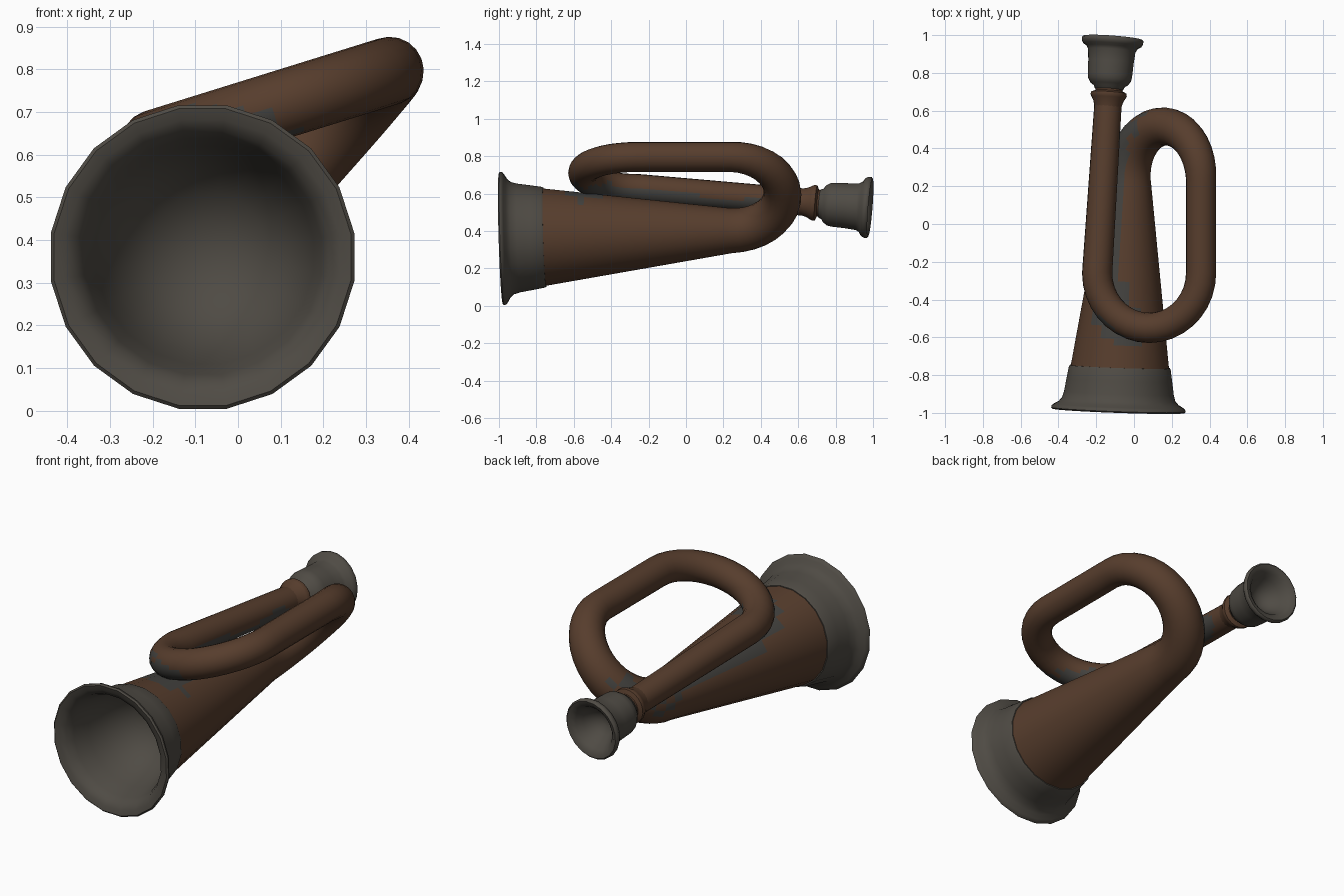
import bpy, bmesh, math
from mathutils import Vector

if "Cube" in bpy.data.objects:
    bpy.data.objects.remove(bpy.data.objects["Cube"], do_unlink=True)

SIDES = 20


def material(name, rgb):
    m = bpy.data.materials.new(name)
    m.use_nodes = True
    m.diffuse_color = (*rgb, 1)
    bsdf = m.node_tree.nodes["Principled BSDF"]
    bsdf.inputs["Base Color"].default_value = (*rgb, 1)
    bsdf.inputs["Roughness"].default_value = 0.7
    return m


brown = material("brown_leather", (0.095, 0.047, 0.026))
grey = material("grey_metal", (0.078, 0.070, 0.058))
worn = material("worn_grey", (0.056, 0.054, 0.049))


def skin(name, centres, radii, axes, mats):
    """Bridge a row of rings into one smooth surface."""
    bm = bmesh.new()
    rings = []
    up = Vector((0, 0, 1))
    for c, r, t in zip(centres, radii, axes):
        up = (up - t * up.dot(t)).normalized()   # carry the frame along
        side = t.cross(up)
        ring = []
        for i in range(SIDES):
            a = 2 * math.pi * (i + 0.5) / SIDES
            ring.append(bm.verts.new(c + (up * math.cos(a) + side * math.sin(a)) * r))
        rings.append(ring)
    for j in range(len(rings) - 1):
        for i in range(SIDES):
            k = (i + 1) % SIDES
            bm.faces.new((rings[j][i], rings[j][k], rings[j + 1][k], rings[j + 1][i]))
    bmesh.ops.remove_doubles(bm, verts=bm.verts, dist=0.0005)
    bmesh.ops.recalc_face_normals(bm, faces=bm.faces)
    me = bpy.data.meshes.new(name)
    bm.to_mesh(me)
    bm.free()
    for m in mats:
        me.materials.append(m)
    ob = bpy.data.objects.new(name, me)
    bpy.context.collection.objects.link(ob)
    bpy.ops.object.select_all(action='DESELECT')
    ob.select_set(True)
    bpy.context.view_layer.objects.active = ob
    bpy.ops.object.shade_smooth_by_angle(angle=math.radians(50))
    return ob


def lathe(name, start, direction, profile, mat):
    """Turn (distance, radius) pairs round an axis."""
    d = Vector(direction).normalized()
    start = Vector(start)
    return skin(name, [start + d * s for s, r in profile],
                [r for s, r in profile], [d] * len(profile), [mat])


def straight(a, b, n):
    return [a.lerp(b, i / n) for i in range(n)]


def bend(a, b, reach, n):
    mid, u = (a + b) / 2, (a - b) / 2
    return [mid + u * math.cos(math.pi * i / n) + Vector((0, reach, 0)) * math.sin(math.pi * i / n)
            for i in range(n)]


# Folded tube: cone, rear bend, upper run, front bend, mouth pipe
cone_front = Vector((-0.075, -0.77, 0.367))
cone_back = Vector((-0.032, 0.24, 0.402))
run_back = Vector((0.355, 0.24, 0.796))
run_front = Vector((0.355, -0.26, 0.796))
pipe_front = Vector((-0.195, -0.26, 0.625))
pipe_back = Vector((-0.134, 0.69, 0.55))

N_CONE, N_BEND, N_RUN, N_PIPE = 30, 18, 8, 28
path = (straight(cone_front, cone_back, N_CONE) + bend(cone_back, run_back, 0.276, N_BEND)
        + straight(run_back, run_front, N_RUN) + bend(run_front, pipe_front, -0.29, N_BEND)
        + straight(pipe_front, pipe_back, N_PIPE) + [pipe_back])
radii = []
for i in range(len(path)):
    if i < N_CONE:
        radii.append(0.265 - 0.143 * i / N_CONE)
    elif i < N_CONE + N_BEND:
        radii.append(0.122 - 0.042 * (i - N_CONE) / N_BEND)
    else:
        pipe = max(0, i - (len(path) - 1 - N_PIPE)) / N_PIPE
        radii.append(0.08 - 0.008 * pipe)
last = len(path) - 1
tangents = [(path[min(i + 1, last)] - path[max(i - 1, 0)]).normalized() for i in range(last + 1)]
tube = skin("folded_tube", path, radii, tangents, [brown, worn])

# Worn patches where one run of the tube lies close to another
for p in tube.data.polygons:
    own = min(range(last + 1), key=lambda i: abs((p.center - path[i]).length - radii[i])
              + abs((p.center - path[i]).dot(tangents[i])) * 4)
    gap = min((p.center - path[i]).length - radii[i]
              for i in range(last + 1) if abs(i - own) > 24)
    if gap < 0.055:
        p.material_index = 1

# Bell with rolled rim and hollow bowl
lathe("bell", (-0.075, -0.755, 0.367), (-0.035, -1, -0.03),
      [(0, 0.255), (0, 0.268), (0.01, 0.273), (0.07, 0.283), (0.14, 0.294), (0.175, 0.304),
       (0.195, 0.322), (0.208, 0.345), (0.218, 0.358), (0.228, 0.36), (0.235, 0.352),
       (0.228, 0.325), (0.21, 0.298), (0.17, 0.28), (0.08, 0.258), (0, 0.235),
       (-0.08, 0.195), (-0.14, 0.14), (-0.175, 0.07), (-0.185, 0)], grey)

# Collar on the end of the mouth pipe
axis = pipe_back - pipe_front
lathe("pipe_collar", (-0.138, 0.62, 0.556), axis,
      [(0, 0.072), (0.03, 0.08), (0.05, 0.091), (0.063, 0.097), (0.075, 0.095),
       (0.08, 0.085), (0.085, 0.073), (0.1, 0.071), (0.115, 0.075)], brown)

# Mouthpiece with flared lip and cup
lathe("mouthpiece", (-0.133, 0.71, 0.547), (0.075, 1, -0.08),
      [(0, 0.065), (0.005, 0.077), (0.02, 0.082), (0.032, 0.1), (0.055, 0.115), (0.08, 0.119),
       (0.15, 0.122), (0.21, 0.127), (0.228, 0.137), (0.24, 0.156), (0.255, 0.165),
       (0.27, 0.165), (0.277, 0.157), (0.272, 0.138), (0.255, 0.118), (0.22, 0.098),
       (0.18, 0.07), (0.155, 0.035), (0.15, 0)], grey)
